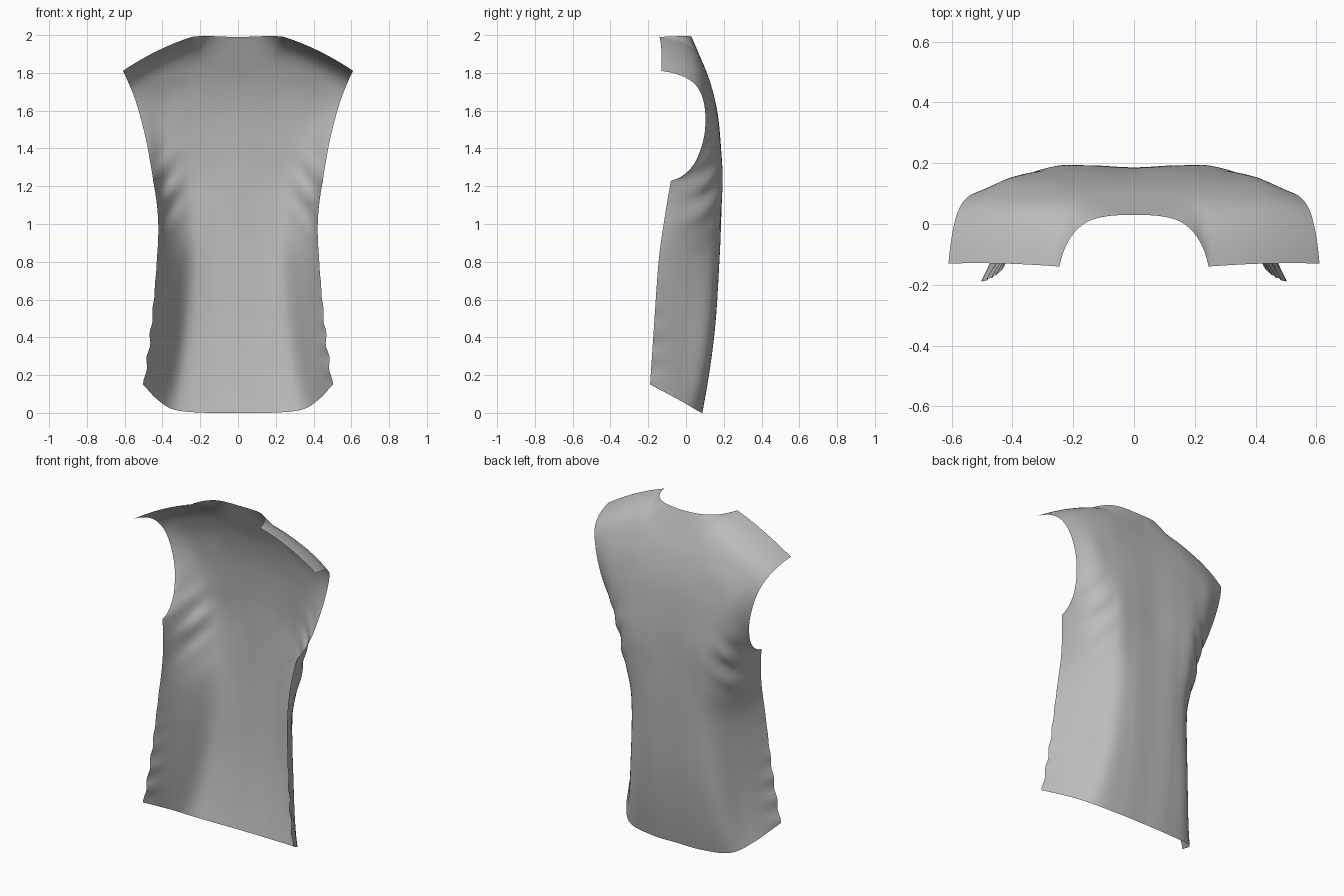
import bpy
import bmesh
import math
from mathutils import Vector

if "Cube" in bpy.data.objects:
    bpy.data.objects.remove(bpy.data.objects["Cube"], do_unlink=True)

# Vertical guide profiles of the left half, hem first, shoulder last
centre_back = [(0, .085, 0), (0, .147, .4), (0, .175, .8), (0, .185, 1.05), (0, .186, 1.23),
               (0, .183, 1.38), (0, .165, 1.58), (0, .13, 1.74), (0, .08, 1.87), (0, .03, 1.99)]
inner_back = [(.16, .083, 0), (.15, .146, .4), (.15, .174, .8), (.15, .186, 1.05), (.15, .193, 1.23),
              (.15, .187, 1.38), (.16, .168, 1.58), (.17, .128, 1.75), (.172, .07, 1.89), (.165, 0, 1.995)]
neck_corner = [(.33, .055, .015), (.285, .112, .36), (.255, .142, .8), (.27, .168, 1.05), (.28, .184, 1.23),
               (.29, .18, 1.38), (.3, .163, 1.57), (.285, .125, 1.75), (.265, .035, 1.915), (.245, -.14, 1.99)]
outer_back = [(.42, -.03, .065), (.37, -.01, .38), (.343, .027, .8), (.375, .065, 1.05), (.393, .1, 1.23),
              (.405, .137, 1.37), (.42, .147, 1.56), (.44, .11, 1.72), (.44, .035, 1.845), (.43, -.13, 1.915)]
side_edge = [(.5, -.19, .15), (.46, -.17, .45), (.43, -.145, .8), (.423, -.115, 1.02), (.45, -.08, 1.23),
             (.46, .03, 1.3), (.49, .095, 1.46), (.538, .095, 1.64), (.583, .03, 1.755), (.61, -.13, 1.81)]

ROWS, COLUMNS = 120, 112


def spline(points, t, corners=(), sharpness=0.0):
    """Smooth curve through the points; listed corners may be sharpened."""
    last = len(points) - 1
    i = min(int(t * last), last - 1)
    f = t * last - i
    start, end = points[i], points[i + 1]
    chord = end - start

    def tangent(k, step):
        # One-sided parabolic tangent at ends and corners, central elsewhere
        inside = k + 2 * step
        one_sided = chord
        if 0 <= inside <= last:
            one_sided = (points[k + step] * 4 - points[k] * 3 - points[inside]) * step / 2
        if k in (0, last):
            return one_sided
        smooth = (points[k + 1] - points[k - 1]) / 2
        return smooth.lerp(one_sided, sharpness) if k in corners else smooth

    a, b = tangent(i, 1), tangent(i + 1, -1)
    curve = start + a * f
    curve += (chord * 3 - a * 2 - b) * f ** 2
    curve += (a + b - chord * 2) * f ** 3
    return curve


def bump(value, middle, width):
    return math.exp(-((value - middle) / width) ** 2)


def add_folds(p):
    """Soft creases under the arms and a wavy side seam."""
    side = abs(p.x)
    direction = math.copysign(1, p.x)
    inside_edge = min(max((p.y + .1) / .12, 0), 1)
    armpit = bump(side, .38, .07) * bump(p.z, 1.15, .17) * inside_edge
    crease = math.sin((p.z + side) * 32)
    seam = bump(p.y, -.19, .07) * bump(p.z, .35, .3)
    wave = math.sin(p.z * 48)
    p.y += .012 * armpit * crease
    p.x += direction * .006 * seam * wave
    return p


# Mirror the profiles to the right side
half = [[Vector(p) for p in profile]
        for profile in (centre_back, inner_back, neck_corner, outer_back, side_edge)]
mirrored = [[Vector((-p.x, p.y, p.z)) for p in profile] for profile in reversed(half[1:])]
profiles = mirrored + half

# Weave the sheet of cloth between the profiles
bm = bmesh.new()
grid = []
for r in range(ROWS + 1):
    v = r / ROWS
    guides = []
    for k, profile in enumerate(profiles):
        is_edge = k in (0, len(profiles) - 1)
        guides.append(spline(profile, v, (4,), 1.0 if is_edge else 0.0))
    neck_sharpness = max(0, (v - .85) / .15) ** 2
    grid.append([bm.verts.new(add_folds(spline(guides, c / COLUMNS, (2, 6), neck_sharpness)))
                 for c in range(COLUMNS + 1)])
for low, high in zip(grid, grid[1:]):
    for c in range(COLUMNS):
        bm.faces.new((low[c], high[c], high[c + 1], low[c + 1]))

mesh = bpy.data.meshes.new("shirt_back_panel")
bm.to_mesh(mesh)
bm.free()
shirt = bpy.data.objects.new("shirt_back_panel", mesh)
bpy.context.collection.objects.link(shirt)

# Plain grey cloth
cloth = bpy.data.materials.new("grey cloth")
cloth.use_nodes = True
grey = (.5, .5, .5, 1)
cloth.diffuse_color = grey
cloth.node_tree.nodes["Principled BSDF"].inputs["Base Color"].default_value = grey
mesh.materials.append(cloth)

bpy.context.view_layer.objects.active = shirt
shirt.select_set(True)
bpy.ops.object.shade_smooth_by_angle(angle=math.radians(60))
